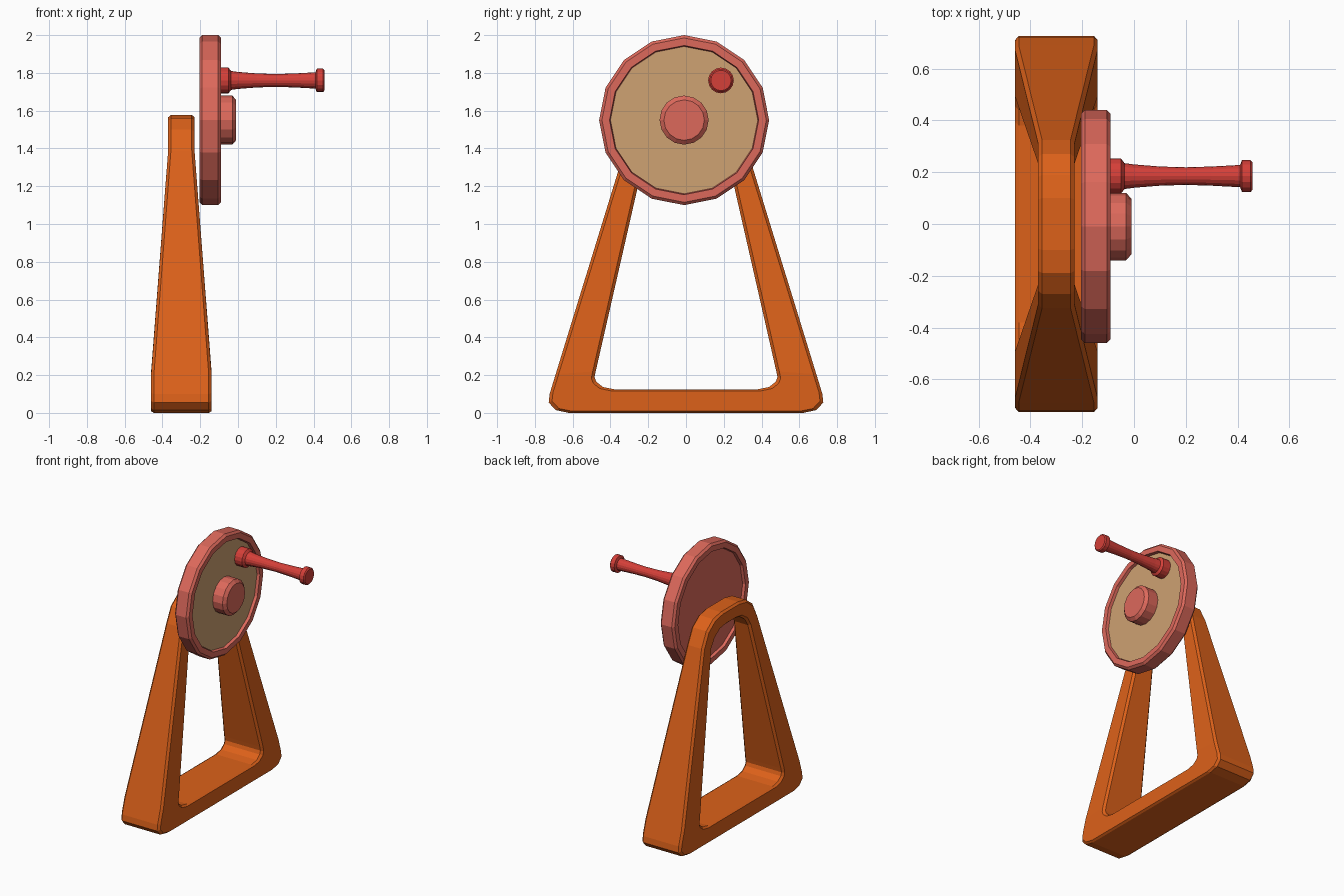
import bpy, bmesh
from math import sin, cos, pi

if "Cube" in bpy.data.objects:
    bpy.data.objects.remove(bpy.data.objects["Cube"])


def material(name, rgb):
    m = bpy.data.materials.new(name)
    m.diffuse_color = (*rgb, 1)
    m.use_nodes = True
    m.node_tree.nodes["Principled BSDF"].inputs["Base Color"].default_value = m.diffuse_color
    return m


def finish(name, bm, mat):
    bmesh.ops.recalc_face_normals(bm, faces=bm.faces[:])
    mesh = bpy.data.meshes.new(name)
    bm.to_mesh(mesh)
    bm.free()
    mesh.materials.append(mat)
    ob = bpy.data.objects.new(name, mesh)
    bpy.context.collection.objects.link(ob)
    return ob


def lathe(name, profile, y, z, sides, mat):
    """Turn (x, radius) pairs around an axis along x; both ends are capped."""
    bm = bmesh.new()
    rings = [[bm.verts.new((x, y + r * sin(2 * pi * i / sides), z + r * cos(2 * pi * i / sides)))
              for i in range(sides)] for x, r in profile]
    for a, b in zip(rings, rings[1:]):
        for i in range(sides):
            j = (i + 1) % sides
            bm.faces.new((a[i], a[j], b[j], b[i]))
    bm.faces.new(rings[0])
    bm.faces.new(rings[-1])
    return finish(name, bm, mat)


orange = material("orange", (0.72, 0.12, 0.01))
coral = material("coral", (0.72, 0.14, 0.105))
tan = material("tan", (0.62, 0.36, 0.17))
red = material("red", (0.66, 0.05, 0.04))

# A-shaped stand: outer y, z, inner y, z, half thickness (right half, bottom to top)
half = [(0.62, 0.00, 0.38, 0.125, 0.16),
        (0.69, 0.015, 0.44, 0.137, 0.16),
        (0.727, 0.055, 0.475, 0.165, 0.16),
        (0.722, 0.10, 0.484, 0.19, 0.16),
        (0.69, 0.205, 0.478, 0.22, 0.16),
        (0.325, 1.39, 0.218, 1.36, 0.07),
        (0.27, 1.50, 0.18, 1.42, 0.07),
        (0.19, 1.56, 0.12, 1.46, 0.07),
        (0.10, 1.578, 0.06, 1.47, 0.07)]
loop = half + [(-a, b, -c, d, t) for a, b, c, d, t in reversed(half)]
bm = bmesh.new()
sections = []
for oy, oz, iy, iz, t in loop:
    sections.append([bm.verts.new(p) for p in ((-0.3 - t, oy, oz), (-0.3 + t, oy, oz),
                                               (-0.3 + t, iy, iz), (-0.3 - t, iy, iz))])
for k, a in enumerate(sections):
    b = sections[(k + 1) % len(sections)]
    for i in range(4):
        j = (i + 1) % 4
        bm.faces.new((a[i], a[j], b[j], b[i]))
stand = finish("stand", bm, orange)
bevel = stand.modifiers.new("soft_edges", 'BEVEL')
bevel.width = 0.015
bevel.segments = 1
bevel.limit_method = 'ANGLE'
bevel.angle_limit = 1.1

# Wheel with raised rim on both faces
lathe("wheel", [(-0.185, 0.39), (-0.205, 0.395), (-0.205, 0.435), (-0.19, 0.45),
                (-0.105, 0.45), (-0.09, 0.435), (-0.09, 0.395), (-0.116, 0.39)],
      -0.01, 1.55, 16, coral)
lathe("wheel_face", [(-0.12, 0.389), (-0.11, 0.389)], -0.01, 1.55, 16, tan)
lathe("hub", [(-0.12, 0.13), (-0.03, 0.13), (-0.01, 0.107)], -0.01, 1.55, 16, coral)

# Crank handle with base flange, waisted grip and end cap
lathe("handle", [(-0.12, 0.068), (-0.05, 0.068), (-0.037, 0.05), (0.0, 0.045), (0.1, 0.037),
                 (0.2, 0.034), (0.3, 0.037), (0.41, 0.043), (0.417, 0.062),
                 (0.45, 0.062), (0.457, 0.054)],
      0.185, 1.76, 16, red)
